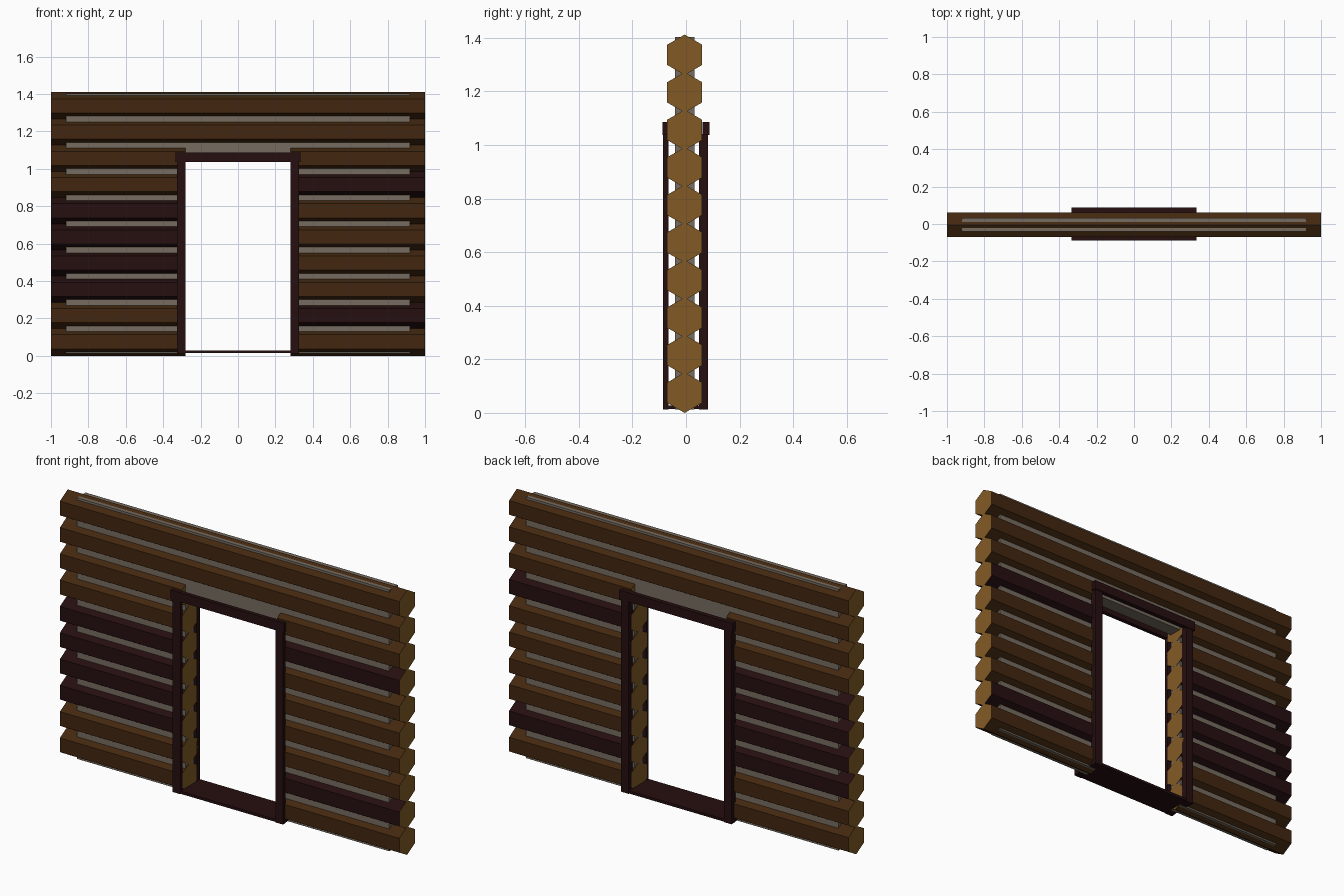
import bpy, bmesh, math

if "Cube" in bpy.data.objects:
    bpy.data.objects.remove(bpy.data.objects["Cube"])


def material(name, rgb):
    m = bpy.data.materials.new(name)
    m.diffuse_color = (*rgb, 1)
    m.use_nodes = True
    m.node_tree.nodes["Principled BSDF"].inputs["Base Color"].default_value = m.diffuse_color
    return m


BROWN = material("brown bark", (0.055, 0.020, 0.005))
DARK = material("dark wood", (0.019, 0.0045, 0.005))
CUT = material("cut wood", (0.223, 0.102, 0.018))
GREY = material("grey chinking", (0.18, 0.15, 0.115))

R = 0.0755          # log radius
PITCH = 0.1401      # height of one row
DOOR = 0.28         # half width of the doorway
LOG_Y = -0.005


def finish(name, bm, mats):
    bmesh.ops.recalc_face_normals(bm, faces=bm.faces)
    me = bpy.data.meshes.new(name)
    bm.to_mesh(me)
    bm.free()
    for m in mats:
        me.materials.append(m)
    ob = bpy.data.objects.new(name, me)
    bpy.context.collection.objects.link(ob)
    return ob


def log(name, x0, x1, z, mat):
    """Hexagonal log along x, point upward, with pale cut ends."""
    bm = bmesh.new()
    rings = []
    for x in (x0, x1):
        rings.append([bm.verts.new((x, LOG_Y + R * math.sin(i * math.pi / 3),
                                    z + R * math.cos(i * math.pi / 3)))
                      for i in range(6)])
    for ring in rings:
        bm.faces.new(ring).material_index = 1
    for i in range(6):
        j = (i + 1) % 6
        bm.faces.new((rings[0][i], rings[0][j], rings[1][j], rings[1][i]))
    return finish(name, bm, [mat, CUT])


def box(name, x, y, z, mat):
    bm = bmesh.new()
    bmesh.ops.create_cube(bm, size=1)
    for v in bm.verts:
        v.co = [r[0] if c < 0 else r[1] for c, r in zip(v.co, (x, y, z))]
    return finish(name, bm, [mat])


# Log rows: split by the doorway up to row 7, full width above
for row in range(10):
    z = R + row * PITCH
    if row < 8:
        log(f"left_log_{row}", -1, -DOOR, z, DARK if row in (2, 3, 4, 5) else BROWN)
        log(f"right_log_{row}", DOOR, 1, z, DARK if row in (1, 6) else BROWN)
    else:
        log(f"full_log_{row}", -1, 1, z, BROWN)

# Chinking slab between the logs: one arch-shaped outline, extruded in y
bm = bmesh.new()
e, d, b, h, t = 0.92, DOOR + 0.002, 0.012, 1.045, 1.403
outline = [(-e, b), (-d, b), (-d, h), (d, h), (d, b), (e, b), (e, t), (-e, t)]
face = bm.faces.new([bm.verts.new((x, -0.041, z)) for x, z in outline])
ext = bmesh.ops.extrude_face_region(bm, geom=[face])
for v in ext["geom"]:
    if isinstance(v, bmesh.types.BMVert):
        v.co.y = 0.031
finish("chinking", bm, [GREY])

# Door frame: posts and header on both sides of the wall, plus a sill
for side, post_y, head_y in (("front", (-0.086, -0.066), (-0.088, -0.066)),
                             ("back", (0.049, 0.082), (0.062, 0.087))):
    for hand, s in (("left", -1), ("right", 1)):
        xs = sorted((s * DOOR, s * 0.325))
        box(f"{side}_{hand}_post", xs, post_y, (0.012, 1.04), DARK)
    box(f"{side}_header", (-0.335, 0.333), head_y, (1.037, 1.086), DARK)
box("door_sill", (-0.324, 0.324), (-0.085, 0.081), (0.014, 0.028), DARK)
